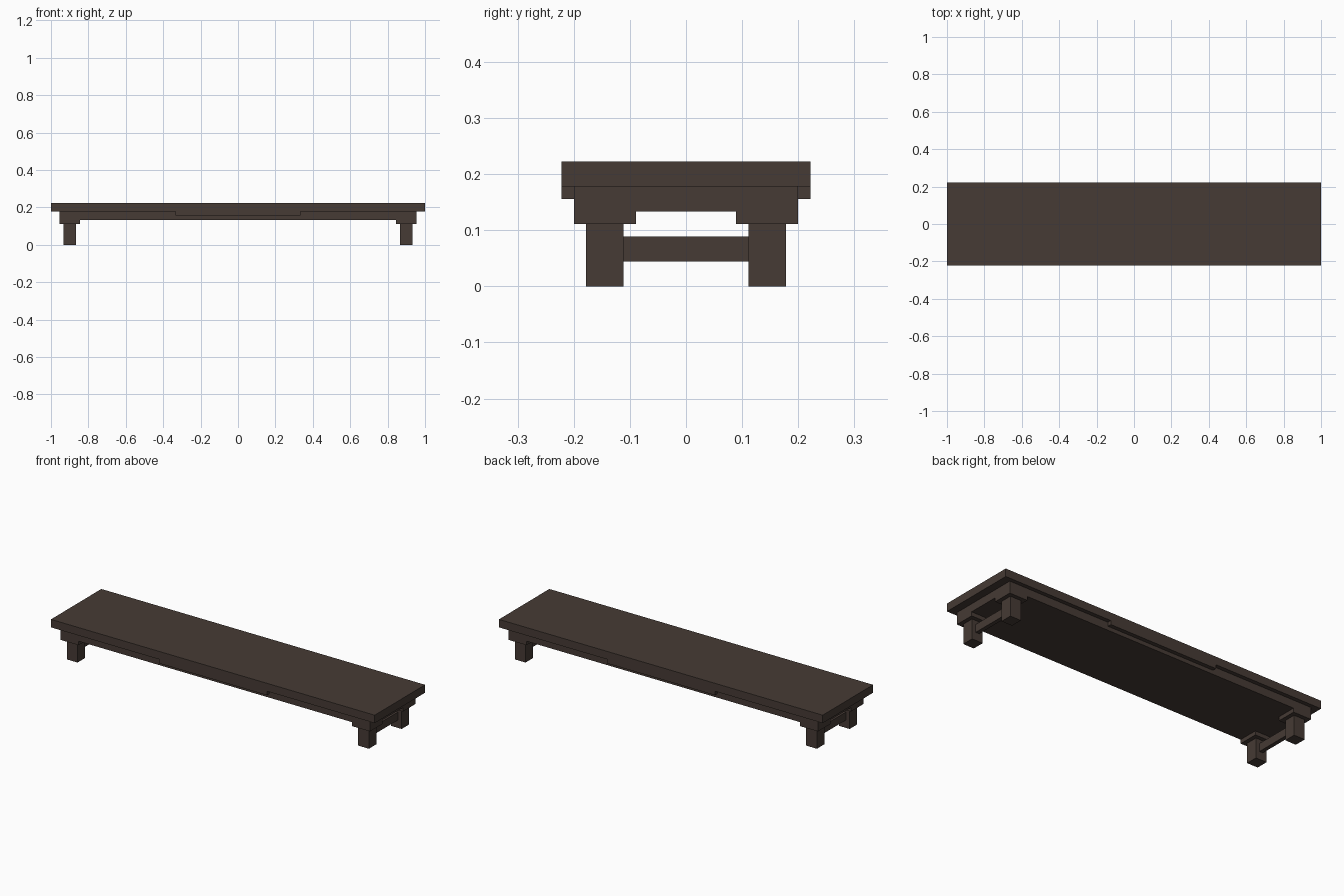
import bpy

cube = bpy.data.objects.get("Cube")
if cube:
    bpy.data.objects.remove(cube, do_unlink=True)

U = 1 / 45  # building module: the bench is 90 modules long

wood = bpy.data.materials.new("dark_brown_wood")
wood.use_nodes = True
colour = (0.061, 0.043, 0.035, 1)
wood.diffuse_color = colour
wood.node_tree.nodes["Principled BSDF"].inputs["Base Color"].default_value = colour


def box(name, x, y, z):
    """Box spanning the given (min, max) module ranges."""
    spans = (x, y, z)
    bpy.ops.mesh.primitive_cube_add(size=1, location=[(a + b) / 2 * U for a, b in spans])
    ob = bpy.context.object
    ob.name = name
    ob.scale = [(b - a) * U for a, b in spans]
    bpy.ops.object.transform_apply(location=False, rotation=False, scale=True)
    ob.data.materials.append(wood)
    return ob


def side(sign, a, b):
    return tuple(sorted((sign * a, sign * b)))


# Top board and the solid frame beneath it
box("top_board", (-45, 45), (-10, 10), (8, 10))
box("under_frame", (-43, 43), (-9, 9), (6, 8))

# Raised centre strips on the front and back
for sy, depth in ((-1, "front"), (1, "back")):
    box(depth + "_centre_strip", (-15, 15), side(sy, 9, 10), (7, 8))

# Corner blocks, legs and end stretchers
for sx, end in ((-1, "right"), (1, "left")):
    for sy, depth in ((-1, "front"), (1, "back")):
        corner = depth + "_" + end
        box(corner + "_corner_block", side(sx, 38, 43), side(sy, 4, 9), (5, 6))
        box(corner + "_leg", side(sx, 39, 42), side(sy, 5, 8), (0, 5))
    box(end + "_stretcher", side(sx, 40, 41), (-5, 5), (2, 4))
